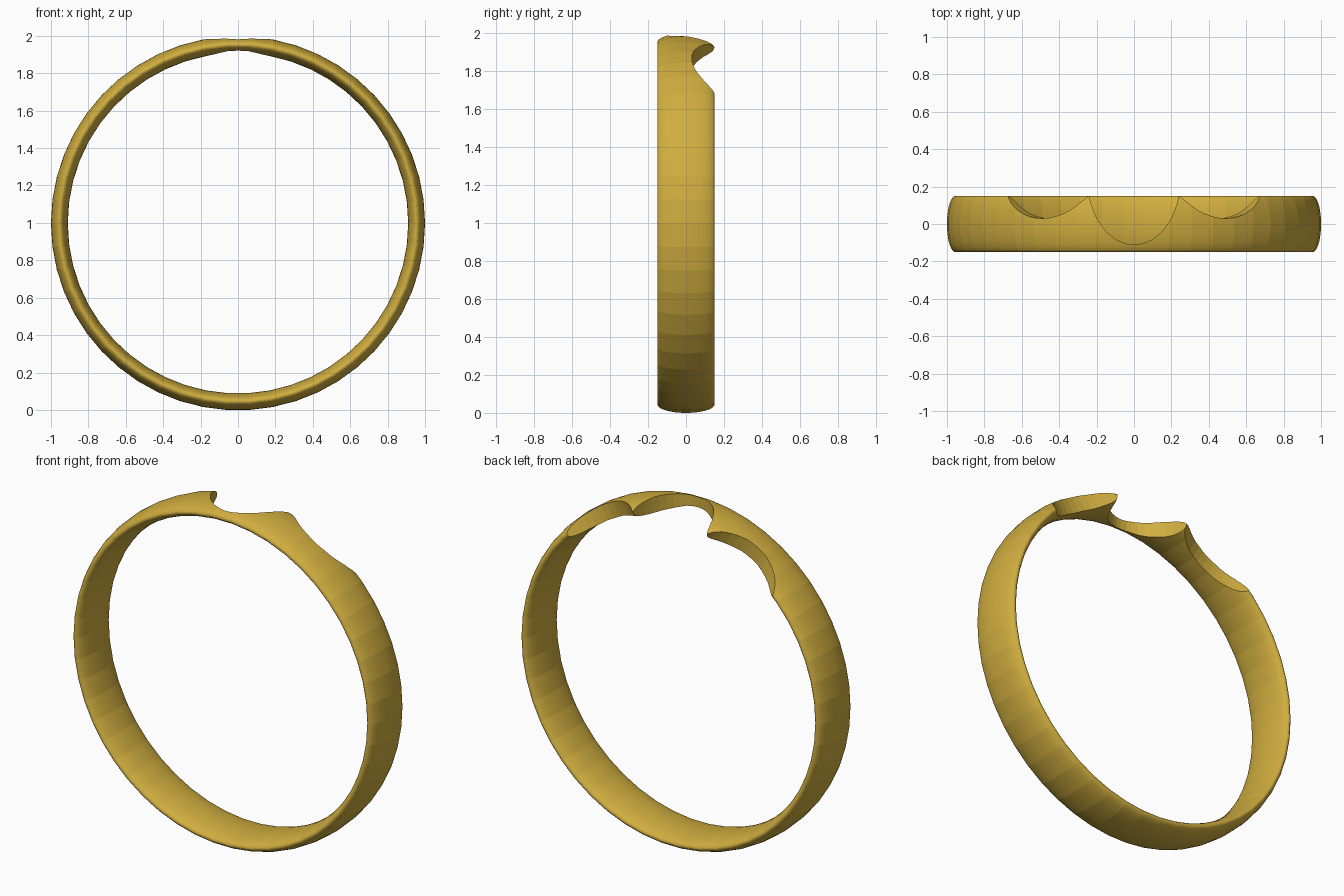
import bpy
from math import pi, radians, sin, cos

cube = bpy.data.objects.get("Cube")
if cube:
    bpy.data.objects.remove(cube, do_unlink=True)

SIDES = 50
CENTRE_Z = cos(pi / SIDES)      # the lowest facet rests on the ground

gold = bpy.data.materials.new("gold")
gold.use_nodes = True
colour = (0.63, 0.42, 0.05, 1)
gold.diffuse_color = colour
gold.node_tree.nodes["Principled BSDF"].inputs["Base Color"].default_value = colour

# Band: a torus stretched along its axis to an oval cross-section
bpy.ops.mesh.primitive_torus_add(major_segments=SIDES, minor_segments=48,
                                 major_radius=0.955, minor_radius=0.045)
band = bpy.context.object
band.name = "ring_band"
band.scale.z = 0.15 / 0.045
band.rotation_euler.x = pi / 2
band.location.z = CENTRE_Z
bpy.ops.object.transform_apply(location=True, rotation=True, scale=True)
band.data.materials.append(gold)


def scallop(angle, half_width, half_depth, y):
    """Cut an oval notch through the band, pointing outward at the angle from the top."""
    a = radians(angle)
    bpy.ops.mesh.primitive_cylinder_add(
        vertices=48, radius=1, depth=0.5, rotation=(0, a, 0),
        location=(0.955 * sin(a), y, CENTRE_Z + 0.955 * cos(a)))
    cutter = bpy.context.object
    cutter.name = "notch_cutter"
    cutter.scale = (half_width, half_depth, 1)
    cutter.hide_render = True
    cutter.data.materials.append(gold)
    bpy.context.view_layer.update()
    bpy.context.view_layer.objects.active = band
    mod = band.modifiers.new("notch", 'BOOLEAN')
    mod.operation = 'DIFFERENCE'
    mod.solver = 'EXACT'
    mod.object = cutter
    bpy.ops.object.modifier_apply(modifier=mod.name)
    bpy.data.objects.remove(cutter, do_unlink=True)


# Deep middle notch and a shallower one on each side
scallop(0, 0.25, 0.36, 0.25)
for side in (-1, 1):
    scallop(side * 29.5, 0.314, 0.314, 0.344)
